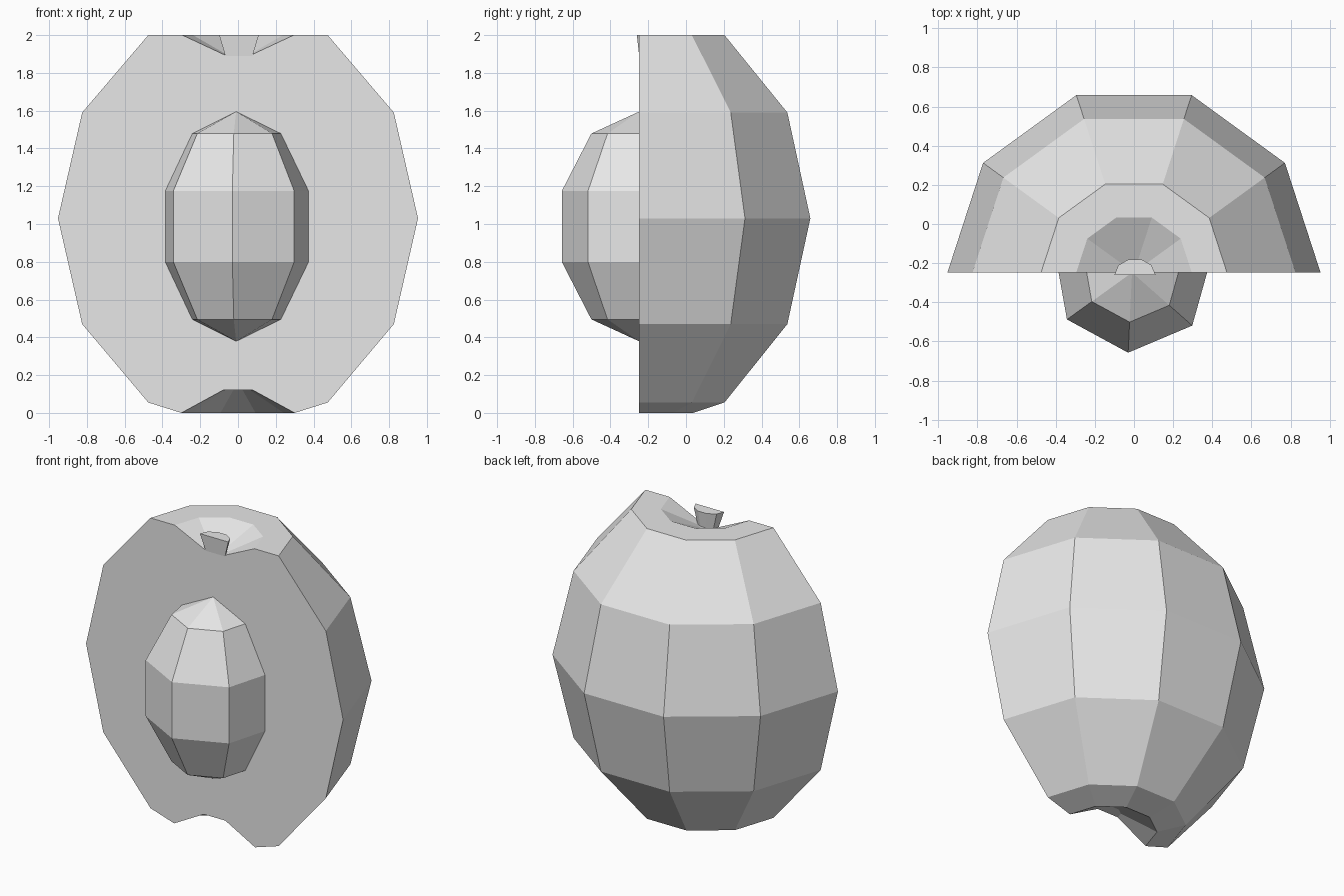
import bpy, bmesh, math
from mathutils import Matrix

if "Cube" in bpy.data.objects:
    bpy.data.objects.remove(bpy.data.objects["Cube"])

CUT_Y = -0.248  # plane where the fruit is sliced

grey = bpy.data.materials.new("plain grey")
grey.use_nodes = True
grey.diffuse_color = (0.8, 0.8, 0.8, 1)
grey.node_tree.nodes["Principled BSDF"].inputs["Base Color"].default_value = (0.8, 0.8, 0.8, 1)


def add_object(name, bm):
    bmesh.ops.recalc_face_normals(bm, faces=bm.faces)
    mesh = bpy.data.meshes.new(name)
    bm.to_mesh(mesh)
    bm.free()
    mesh.materials.append(grey)
    obj = bpy.data.objects.new(name, mesh)
    bpy.context.collection.objects.link(obj)
    return obj


def half_lathe(name, profile, sides=10, depth=1.0):
    """Turn a profile through half a circle and close the flat cut side."""
    bm = bmesh.new()
    rows = []
    for r, z in profile:
        if r == 0:
            rows.append([bm.verts.new((0, 0, z))] * (sides // 2 + 1))
        else:
            angles = [2 * math.pi * i / sides for i in range(sides // 2 + 1)]
            rows.append([bm.verts.new((r * math.cos(a), r * math.sin(a) * depth, z))
                         for a in angles])
    for low, high in zip(rows, rows[1:]):
        for i in range(sides // 2):
            corners = dict.fromkeys((low[i], low[i + 1], high[i + 1], high[i]))
            bm.faces.new(list(corners))
    # flat cut face
    outline = [row[0] for row in rows] + [row[-1] for row in reversed(rows)]
    bm.faces.new(list(dict.fromkeys(outline)))
    obj = add_object(name, bm)
    obj.location.y = CUT_Y
    return obj


# Halved fruit with a dimple at each end
half_lathe("fruit_half", [
    (0, 0.12), (0.08, 0.12), (0.30, 0), (0.475, 0.055), (0.825, 0.47),
    (0.953, 1.03), (0.825, 1.59), (0.475, 2), (0.295, 2), (0.07, 1.895), (0, 1.895)])

# Flared stem half, leaning a little over the cut
stem = half_lathe("stem", [(0, 1.89), (0.072, 1.89), (0.105, 2), (0, 2)], depth=0.8)
for v in stem.data.vertices:
    v.co.x += 0.005
    v.co.y -= 0.012 * (v.co.z - 1.89) / 0.11

# Seven-sided stone, sliced where it enters the fruit
bm = bmesh.new()
bmesh.ops.create_uvsphere(bm, u_segments=7, v_segments=5, radius=1)
start = max(bm.verts, key=lambda v: v.co.xy.length).co
turn = math.radians(-92.8) - math.atan2(start.y, start.x)
bm.transform(Matrix.Translation((-0.01, CUT_Y, 0.987))
             @ Matrix.Diagonal((0.431, 0.431, 0.608, 1))
             @ Matrix.Rotation(turn, 4, "Z"))
bmesh.ops.bisect_plane(bm, geom=bm.verts[:] + bm.edges[:] + bm.faces[:],
                       plane_co=(0, CUT_Y, 0), plane_no=(0, 1, 0), clear_outer=True)
add_object("stone", bm)
